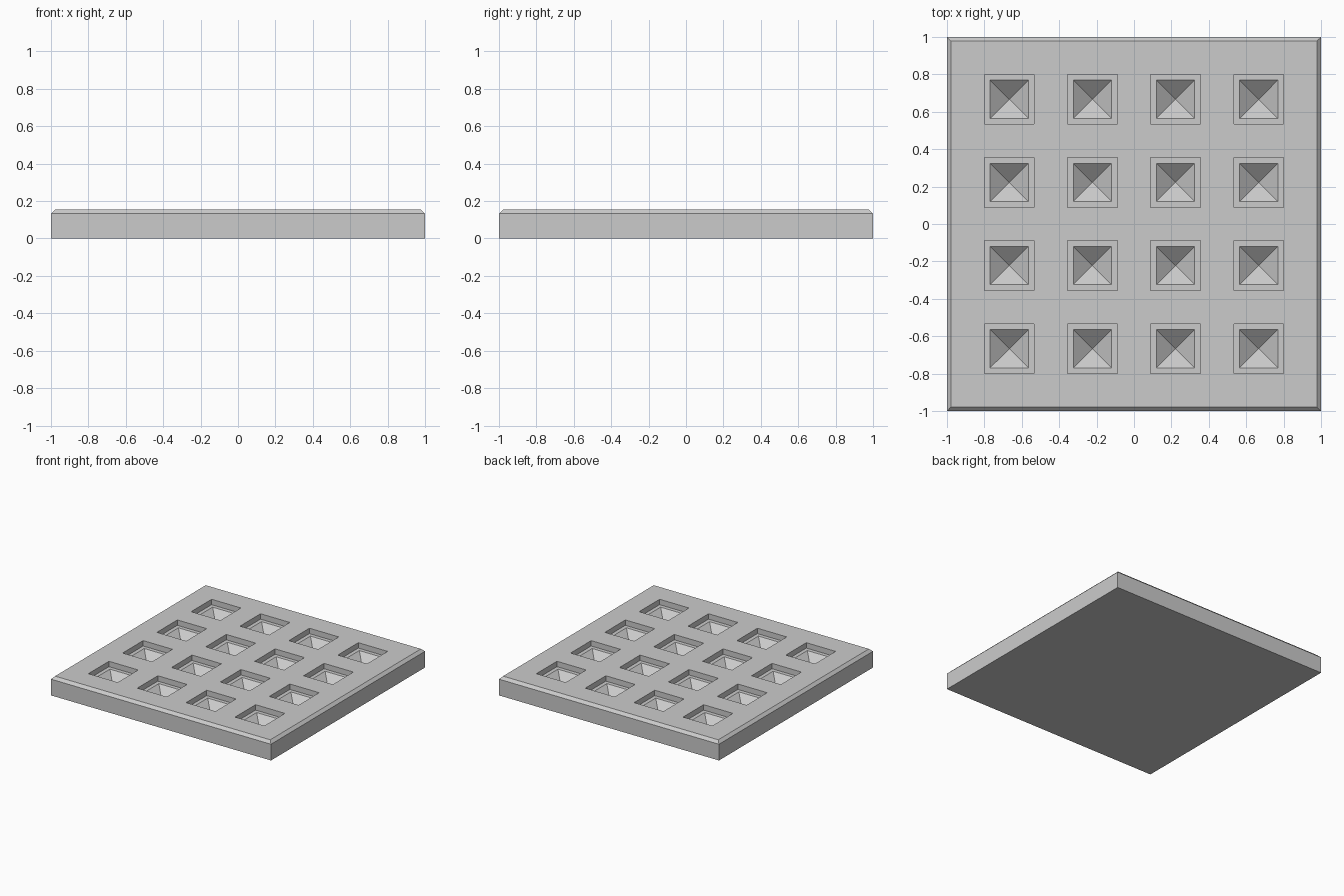
import bpy, bmesh
from mathutils import Vector

if "Cube" in bpy.data.objects:
    bpy.data.objects.remove(bpy.data.objects["Cube"])

U = 2 / 9                     # one module of the tile
H = 0.7 * U                   # tile thickness
C = 0.1 * U                   # top chamfer
HOLE = 0.6 * U                # half width of a pocket
POCKET, PIT = 0.2 * U, 0.4 * U   # pocket depth, pyramid pit depth and half width

bm = bmesh.new()

# Top face: a grid whose odd cells become the pockets
lines = [-1 + C]
for c in (-3 * U, -U, U, 3 * U):
    lines += [c - HOLE, c + HOLE]
lines.append(1 - C)
grid = [[bm.verts.new((x, y, H)) for x in lines] for y in lines]
holes = []
for j in range(9):
    for i in range(9):
        f = bm.faces.new((grid[j][i], grid[j][i + 1], grid[j + 1][i + 1], grid[j + 1][i]))
        if i % 2 and j % 2:
            holes.append(f)

# Chamfer, side walls and bottom, extruded from the outline
rim = [e for e in bm.edges if e.is_boundary]
for scale, z in ((1 / (1 - C), H - C), (1, 0)):
    geom = bmesh.ops.extrude_edge_only(bm, edges=rim)["geom"]
    rim = [g for g in geom if isinstance(g, bmesh.types.BMEdge)]
    for v in (g for g in geom if isinstance(g, bmesh.types.BMVert)):
        v.co = Vector((v.co.x * scale, v.co.y * scale, z))
bmesh.ops.contextual_create(bm, geom=rim)

# Square pockets, each with an inverted pyramid pit in its floor
floors = bmesh.ops.extrude_discrete_faces(bm, faces=holes)["faces"]
for f in floors:
    bmesh.ops.translate(bm, verts=f.verts, vec=(0, 0, -POCKET))
bmesh.ops.inset_individual(bm, faces=floors, thickness=HOLE - PIT)
tips = bmesh.ops.poke(bm, faces=floors)["verts"]
bmesh.ops.translate(bm, verts=tips, vec=(0, 0, -PIT))

bmesh.ops.remove_doubles(bm, verts=bm.verts, dist=1e-5)
bmesh.ops.dissolve_limit(bm, angle_limit=0.01, verts=bm.verts, edges=bm.edges)
bmesh.ops.recalc_face_normals(bm, faces=bm.faces)

mesh = bpy.data.meshes.new("pocketed_tile")
bm.to_mesh(mesh)
bm.free()
bpy.context.collection.objects.link(bpy.data.objects.new("pocketed_tile", mesh))
